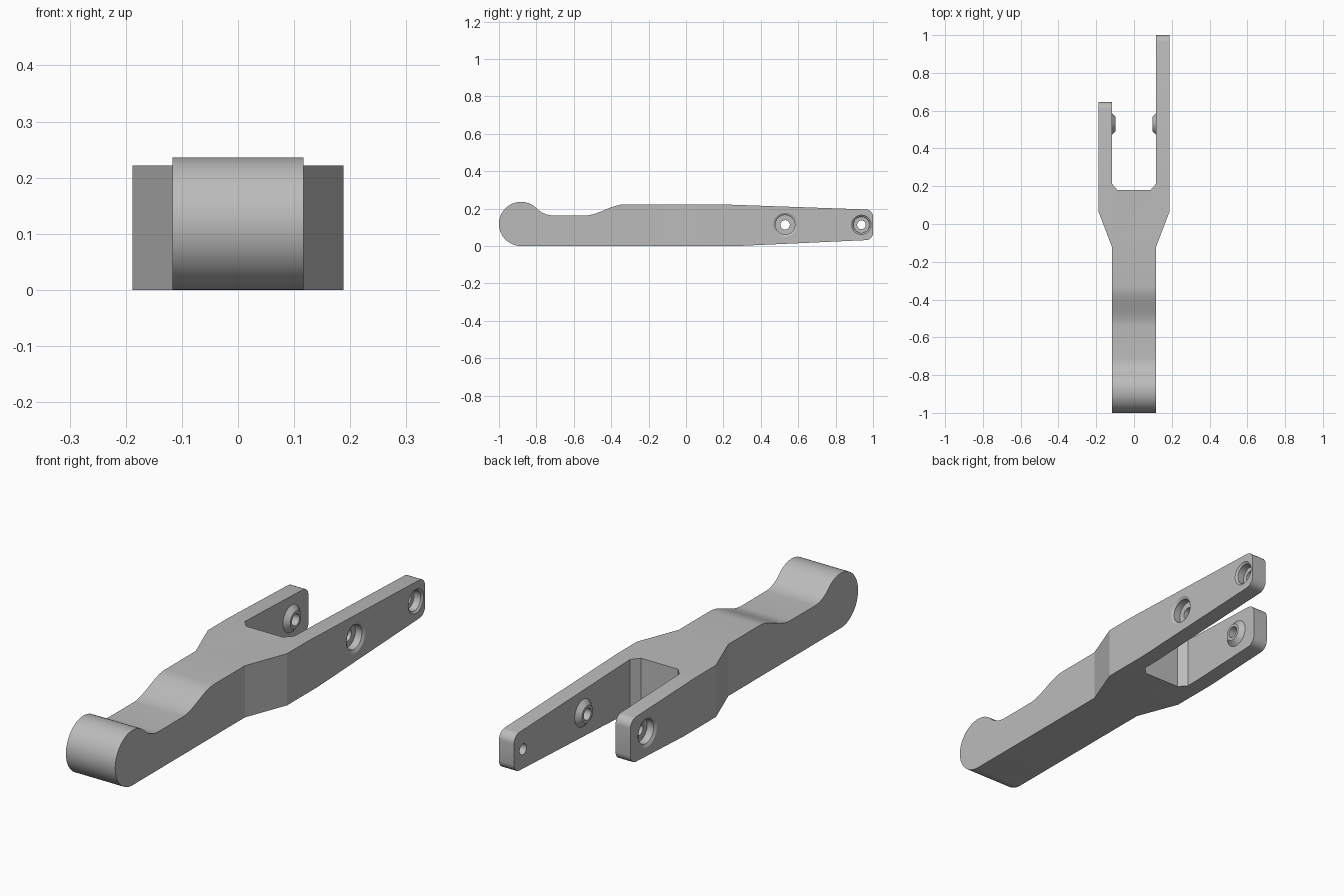
import bpy, bmesh, math
from mathutils import Vector

cube = bpy.data.objects.get("Cube")
if cube:
    bpy.data.objects.remove(cube, do_unlink=True)

HEAD, ARM = 0.117, 0.188          # half widths of handle and fork
PIVOT_Y, TIP_Y, HOLE_Z = 0.53, 0.938, 0.113
SHORT_END, LONG_END = 0.645, 1.0

grey = bpy.data.materials.new("satin grey")
grey.use_nodes = True
grey.diffuse_color = (0.5, 0.5, 0.5, 1)
grey.node_tree.nodes["Principled BSDF"].inputs["Base Color"].default_value = (0.5, 0.5, 0.5, 1)


def finish(name, bm):
    bmesh.ops.recalc_face_normals(bm, faces=bm.faces)
    mesh = bpy.data.meshes.new(name)
    bm.to_mesh(mesh)
    bm.free()
    mesh.materials.append(grey)
    obj = bpy.data.objects.new(name, mesh)
    bpy.context.collection.objects.link(obj)
    return obj


def extrude(name, points, direction):
    bm = bmesh.new()
    face = bm.faces.new([bm.verts.new(p) for p in points])
    new = bmesh.ops.extrude_face_region(bm, geom=[face])["geom"]
    moved = [v for v in new if isinstance(v, bmesh.types.BMVert)]
    bmesh.ops.translate(bm, verts=moved, vec=direction)
    return finish(name, bm)


def turned(name, side, y, profile, steps=40):
    """Solid of (x, radius) rings around a sideways axis."""
    bm = bmesh.new()
    rings = []
    for x, r in profile:
        rings.append([bm.verts.new((side * x, y + r * math.cos(a), HOLE_Z + r * math.sin(a)))
                      for a in (math.tau * i / steps for i in range(steps))])
    for a, b in zip(rings, rings[1:]):
        for i in range(steps):
            j = (i + 1) % steps
            bm.faces.new((a[i], a[j], b[j], b[i]))
    bm.faces.new(rings[0])
    bm.faces.new(rings[-1])
    return finish(name, bm)


def combine(obj, other, operation):
    mod = obj.modifiers.new(operation, "BOOLEAN")
    mod.operation, mod.object, mod.solver = operation, other, "EXACT"
    bpy.context.view_layer.objects.active = obj
    bpy.ops.object.modifier_apply(modifier=mod.name)
    bpy.data.objects.remove(other, do_unlink=True)


# Side outline: round nose, finger dip, ramp, tapering arms
side = []
cy, cz, r = -0.882, 0.118, 0.118
for i in range(37):
    a = math.radians(270 - 225 * i / 36)
    side.append((cy + r * math.cos(a), cz + r * math.sin(a)))
dip, dip_z, dip_y = 0.13, 0.163, -0.707
for i in range(1, 9):
    a = math.radians(45 * (1 - i / 8))
    side.append((dip_y - dip * math.sin(a), dip_z + dip * (1 - math.cos(a))))
for i in range(15):
    t = i / 14
    side.append((-0.54 + 0.21 * t, dip_z + 0.059 * t * t * (3 - 2 * t)))
side += [(0.2, 0.222), (LONG_END, 0.194), (LONG_END, 0.033), (0.28, 0)]
lever = extrude("lever_body", [(-0.3, y, z) for y, z in side], Vector((0.6, 0, 0)))

# Plan outline: narrow handle flaring into a fork with one long arm
plan = [(-HEAD, -1.1), (HEAD, -1.1), (HEAD, -0.12), (ARM, 0.065),
        (ARM, 1.1), (HEAD, 1.1), (HEAD, 0.213), (0.088, 0.18),
        (-0.088, 0.18), (-HEAD, 0.213), (-HEAD, SHORT_END),
        (-ARM, SHORT_END), (-ARM, 0.065), (-HEAD, -0.12)]
combine(lever, extrude("plan", [(x, y, -0.2) for x, y in plan], Vector((0, 0, 0.7))), "INTERSECT")

# Rounded arm ends
bm = bmesh.new()
bm.from_mesh(lever.data)
bmesh.ops.remove_doubles(bm, verts=bm.verts, dist=1e-5)
ends = []
for e in bm.edges:
    a, b = e.verts[0].co, e.verts[1].co
    if abs(a.x - b.x) > 0.05 and any(abs(a.y - y) + abs(b.y - y) < 0.002 for y in (SHORT_END, LONG_END)):
        ends.append(e)
bmesh.ops.bevel(bm, geom=ends, offset=0.036, segments=6, profile=0.5, affect="EDGES")
bm.to_mesh(lever.data)
bm.free()

# Inner pivot bosses, then recessed pivot bores
for s in (-1, 1):
    combine(lever, turned("boss", s, PIVOT_Y, [(0.14, 0.058), (HEAD, 0.058), (0.097, 0.037)]), "UNION")
for s in (-1, 1):
    combine(lever, turned("bore", s, PIVOT_Y,
            [(0.2, 0.064), (ARM, 0.064), (0.181, 0.052), (0.15, 0.052),
             (0.15, 0.025), (0.08, 0.025)]), "DIFFERENCE")

# Recessed hole at the long tip
combine(lever, turned("tip_bore", 1, TIP_Y,
        [(0.2, 0.052), (ARM, 0.052), (0.181, 0.043), (0.15, 0.043),
         (0.15, 0.023), (0.08, 0.023)]), "DIFFERENCE")

lever.data.materials.clear()
lever.data.materials.append(grey)
for p in lever.data.polygons:
    p.material_index = 0
bpy.ops.object.select_all(action="DESELECT")
lever.select_set(True)
bpy.context.view_layer.objects.active = lever
bpy.ops.object.shade_smooth_by_angle(angle=math.radians(20))
